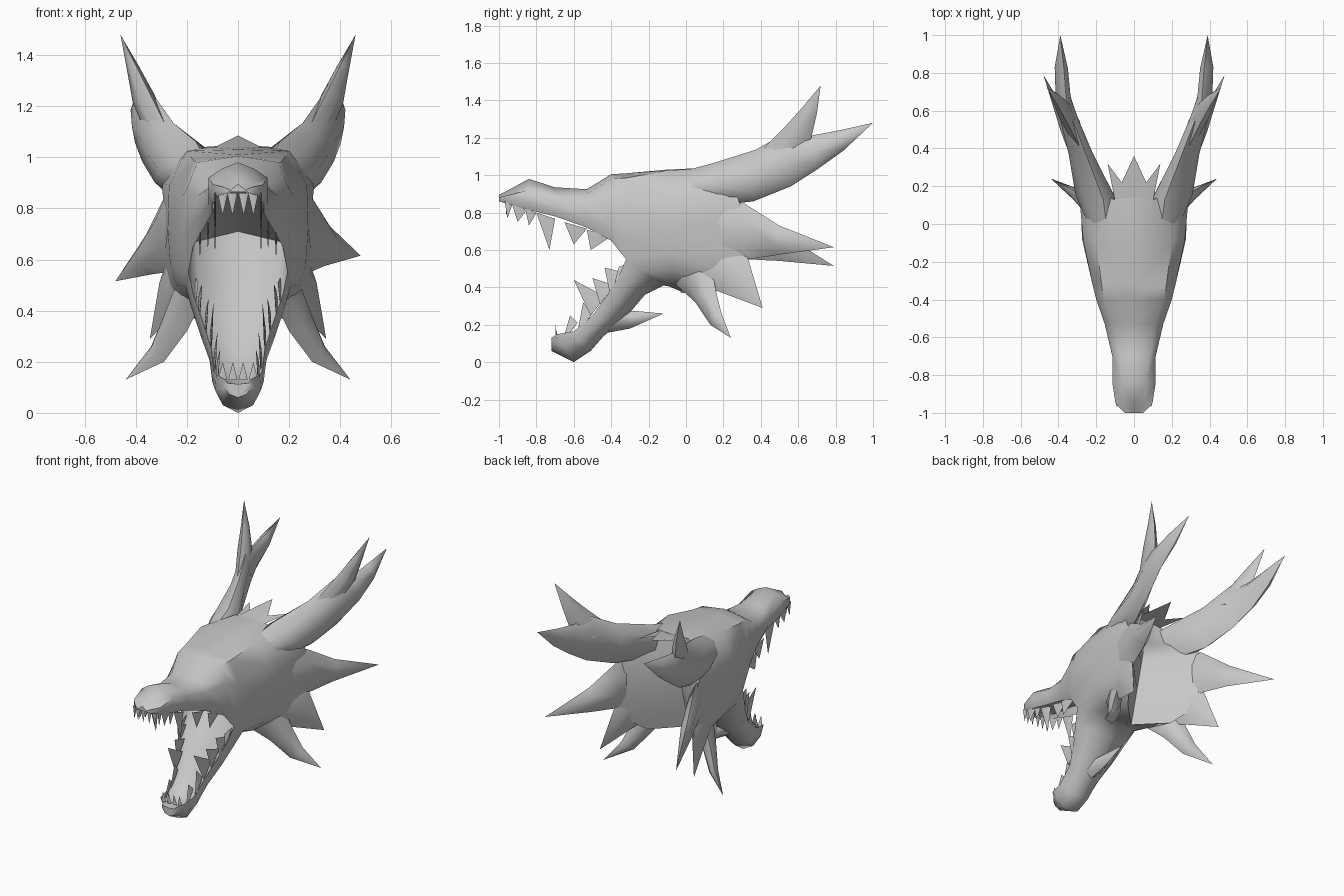
import bpy, bmesh, math
from mathutils import Vector

if "Cube" in bpy.data.objects:
    bpy.data.objects.remove(bpy.data.objects["Cube"], do_unlink=True)

GREY = (0.58, 0.58, 0.58, 1.0)
stone = bpy.data.materials.new("stone_grey")
stone.use_nodes = True
stone.diffuse_color = GREY
stone.node_tree.nodes["Principled BSDF"].inputs["Base Color"].default_value = GREY
made = []


def finish(name, bm, mirror=True, merge=0.004):
    """Mirror across x, weld, and turn the bmesh into an object."""
    bmesh.ops.remove_doubles(bm, verts=bm.verts, dist=merge)
    if mirror:
        copy = bmesh.ops.duplicate(bm, geom=bm.verts[:] + bm.edges[:] + bm.faces[:])
        for item in copy["geom"]:
            if isinstance(item, bmesh.types.BMVert):
                item.co.x = -item.co.x
        bmesh.ops.remove_doubles(bm, verts=bm.verts, dist=merge)
    bmesh.ops.recalc_face_normals(bm, faces=bm.faces)
    mesh = bpy.data.meshes.new(name)
    bm.to_mesh(mesh)
    bm.free()
    mesh.materials.append(stone)
    obj = bpy.data.objects.new(name, mesh)
    bpy.context.collection.objects.link(obj)
    made.append(obj)
    return obj


def loft(bm, rings, closed=False):
    """Skin quads between successive rings of points."""
    rows = [[bm.verts.new(p) for p in ring] for ring in rings]
    count = len(rows[0])
    for low, high in zip(rows, rows[1:]):
        for i in range(count if closed else count - 1):
            j = (i + 1) % count
            bm.faces.new((low[i], low[j], high[j], high[i]))
    return rows


def add_cone(bm, rings, tip):
    """Closed loft that starts with a cap and ends in a point."""
    rows = loft(bm, rings, closed=True)
    bm.faces.new(rows[0])
    last, point = rows[-1], bm.verts.new(tip)
    for i, v in enumerate(last):
        bm.faces.new((v, last[(i + 1) % len(last)], point))


def add_spike(bm, stations, tip):
    """Blade of six-sided rings, each given by two edge points and a thickness."""
    first, second, _ = stations[0]
    heading = Vector(tip) - (Vector(first) + Vector(second)) / 2
    rings = []
    for a, b, thick in stations:
        a, b = Vector(a), Vector(b)
        side = (b - a).cross(heading).normalized() * thick
        p, q = a.lerp(b, 0.28), a.lerp(b, 0.72)
        rings.append([a, p + side, q + side, b, q - side, p - side])
    add_cone(bm, rings, tip)


def spike(name, stations, tip, mirror=True):
    bm = bmesh.new()
    add_spike(bm, stations, tip)
    return finish(name, bm, mirror, 0.0005)


def mix(a, b, t):
    return a + (b - a) * t


def upper_ring(y, w, shoulder, top, lip, palate, depth=0):
    """Half section of the snout: crown, side, lip, then palate."""
    return [(0, y, top), (shoulder * w, y, top - 0.025),
            (w, y, mix(top, lip, 0.36)), (w, y, mix(top, lip, 0.8)),
            (0.88 * w, y, lip),
            (0.75 * w, y + 0.6 * depth, mix(lip, palate, 0.75)),
            (0, y + depth, palate)]


def jaw_ring(w, lip_y, lip_z, low_y, low_z, throat=None):
    """Half section of the lower jaw: floor, lip, side, underside."""
    def between(x, t):
        return (x, mix(lip_y, low_y, t), mix(lip_z, low_z, t))
    floor_y, floor_z = throat or between(0, 0.25)[1:]
    return [(0, floor_y, floor_z),
            (0.852 * w, mix(lip_y, floor_y, 0.6), mix(lip_z, floor_z, 0.75)),
            between(w, 0), between(1.06 * w, 0.4),
            between(0.7 * w, 0.8), between(0, 1)]


def horn_ring(top_y, top, low_y, low, inner, outer):
    """Rounded horn section leaning between a top and a bottom edge."""
    return [(mix(inner, outer, u), mix(top_y, low_y, v), mix(top, low, v))
            for u, v in ((.3, 0), (.75, .15), (1, .5), (.85, .85),
                         (.5, 1), (.05, .65), (0, .2))]


# Head skin: snout, lower jaw, skull and the wedge of the open mouth
upper = [upper_ring(*s) for s in (
    (-1.0, .05, .6, .895, .86, .865),
    (-.95, .098, .6, .92, .845, .87),
    (-.84, .115, .55, .98, .815, .86),
    (-.7, .115, .7, .935, .78, .85),
    (-.53, .155, .75, .925, .72, .83),
    (-.4, .2, .8, 1.005, .65, .8),
    (-.32, .22, .78, 1.01, .55, .71, .3))]
jaw = [jaw_ring(*s) for s in (
    (.05, -.72, .13, -.72, .06),
    (.085, -.69, .15, -.6, 0),
    (.095, -.6, .165, -.51, .06),
    (.105, -.5, .25, -.44, .14),
    (.14, -.42, .36, -.33, .23),
    (.175, -.36, .46, -.22, .36),
    (.1936, -.32, .55, -.12, .41, (-.02, .71)))]
cheek = [(0, -.1, 1.03), (.2, -.1, 1.025), (.27, -.08, .89), (.275, -.08, .72),
         (.265, -.08, .58), (.24, -.06, .5), (.15, -.06, .415), (0, -.09, .405)]
collar = [(0, .13, 1.04), (.11, .13, 1.04), (.3, .27, .9), (.285, .31, .78),
          (.29, .33, .6), (.265, .27, .46), (.175, .15, .37), (0, -.03, .38)]
neck_end = [(0, .25 * p[2] - .12, p[2]) for p in collar]

bm = bmesh.new()
bm.faces.new(loft(bm, upper)[0])
bm.faces.new(loft(bm, jaw)[0])
loft(bm, [upper[-1][:5] + jaw[-1][3:], cheek, collar, neck_end])
bmesh.ops.dissolve_degenerate(bm, dist=0.0005, edges=bm.edges)
finish("head", bm)

# Forked horns growing broadly out of the brow
bm = bmesh.new()
add_cone(bm, [horn_ring(*s) for s in (
    (-.1, 1.0, -.05, .86, .1, .21),
    (.13, 1.06, .18, .84, .1, .31),
    (.37, 1.135, .36, .86, .215, .345),
    (.54, 1.23, .56, .94, .29, .39),
    (.66, 1.21, .7, 1.03, .335, .415),
    (.82, 1.24, .84, 1.13, .35, .42))], (.39, 1.0, 1.28))
finish("horn", bm, merge=0.0005)
spike("horn_prong", [
    ((.275, .38, 1.11), (.34, .6, 1.08), .035),
    ((.35, .53, 1.26), (.39, .67, 1.2), .035),
    ((.4, .62, 1.36), (.42, .7, 1.33), .02)], (.46, .72, 1.48))

# Large cheek spikes, the right one drooping lower
for name, sign, drop in (("left_cheek_spike", 1, 0), ("right_cheek_spike", -1, .1)):
    spike(name, [
        ((sign * .25, .12, .84), (sign * .25, .15, .54), .02),
        ((sign * .285, .31, .85), (sign * .28, .33, .55), .035),
        ((sign * .36, .5, .73 - drop / 3), (sign * .34, .5, .575 - drop / 3), .035)],
        (sign * .48, .79, .615 - drop), mirror=False)

# Smaller spikes under the cheek and chin
spike("lower_cheek_spike", [
    ((.25, .2, .62), (.22, .04, .42), .02),
    ((.29, .33, .56), (.25, .17, .38), .03)], (.345, .41, .29))
spike("throat_spike", [
    ((.15, -.06, .42), (.24, .14, .5), .04),
    ((.2, .05, .32), (.29, .16, .38), .04),
    ((.29, .13, .2), (.34, .19, .26), .025)], (.44, .24, .13))
spike("chin_spike", [
    ((0, -.46, .15), (0, -.38, .27), .05),
    ((0, -.3, .18), (0, -.28, .275), .03)], (0, -.12, .26), mirror=False)

# Thin three-pointed crest behind the crown
bm = bmesh.new()
outline = [(0, .12, 1.035), (.1, .12, 1.035), (.14, .32, 1.04), (.065, .22, 1.045),
           (0, .36, 1.085)]
bm.faces.new([bm.verts.new(p) for p in outline])
finish("crest", bm)

# Upper teeth: base position, half width along the lip, and tip
bm = bmesh.new()
for y, half, tip_y, tip_z in ((-.95, .02, -.955, .77), (-.89, .04, -.9, .75),
                              (-.83, .03, -.84, .73), (-.75, .05, -.73, .6),
                              (-.59, .06, -.6, .63), (-.465, .065, -.51, .6)):
    x = .09 + max(0, y + .7) * .25
    z = .86 - (y + 1) * .32
    add_spike(bm, [((x, y - half, z + .02), (x, y + half, z - half / 4), .004)],
              (x, tip_y, tip_z))
for x in (.022, .06):
    add_spike(bm, [((x - .02, -.96, .86), (x + .02, -.96, .86), .005)],
              (x, -.96, .77))
finish("upper_teeth", bm, merge=0.0005)

# Lower teeth lean forward from the jaw edge
bm = bmesh.new()
for x, y, z, tip_y, tip_z in ((.08, -.62, .16, -.62, .25), (.09, -.54, .21, -.55, .32),
                              (.105, -.47, .3, -.6, .44), (.125, -.42, .36, -.5, .45),
                              (.15, -.37, .43, -.435, .505), (.165, -.34, .48, -.36, .51)):
    add_spike(bm, [((x, y - .04, z - .05), (x, y + .04, z + .05), .004)],
              (x - .01, tip_y, tip_z))
for x in (.02, .06):
    add_spike(bm, [((x - .018, -.69, .13), (x + .018, -.69, .13), .005)],
              (x, -.7, .2))
finish("lower_teeth", bm, merge=0.0005)

# Soft shading with crisp edges
bpy.ops.object.select_all(action="DESELECT")
for obj in made:
    obj.select_set(True)
bpy.context.view_layer.objects.active = made[0]
bpy.ops.object.shade_smooth_by_angle(angle=math.radians(55))
